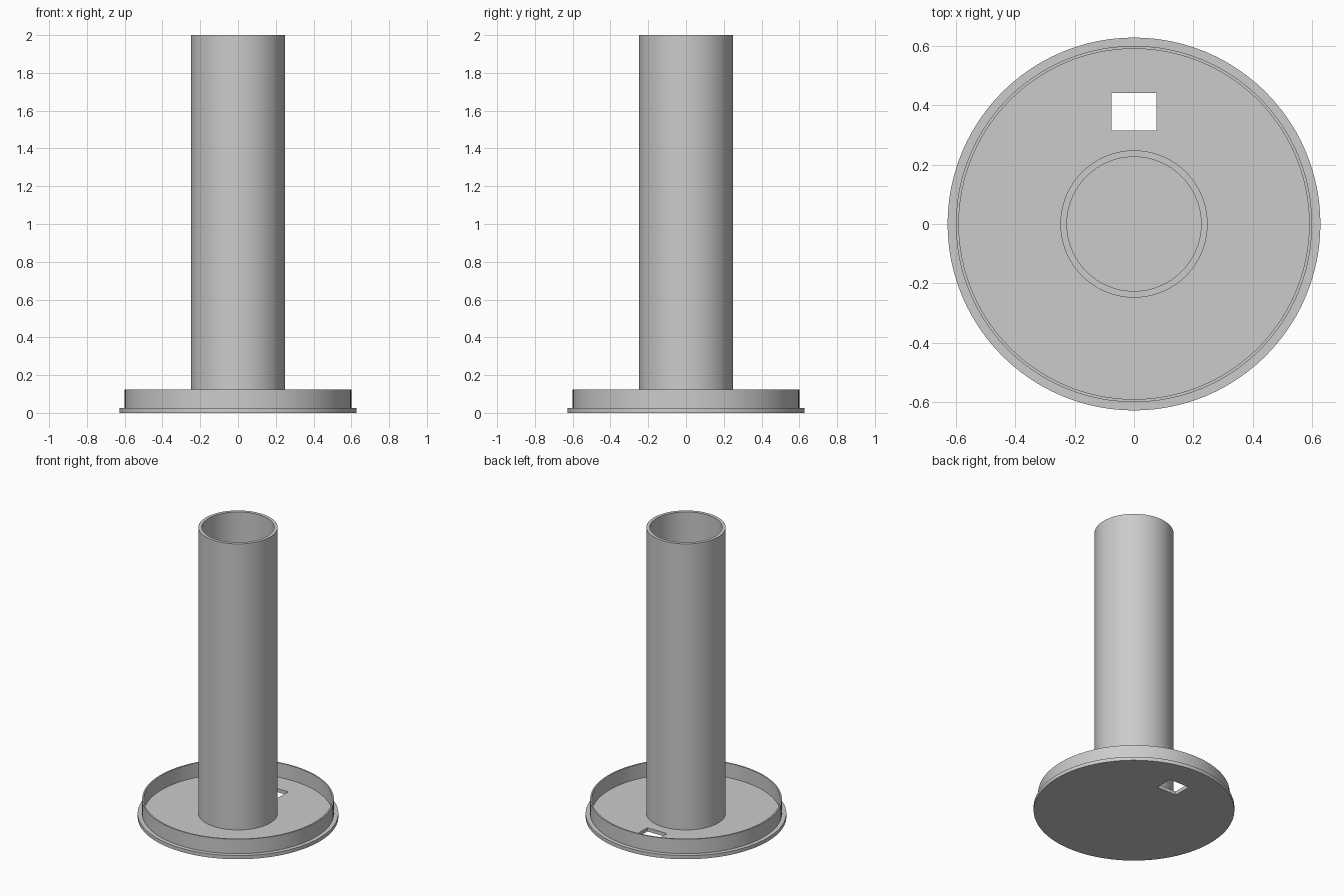
import bpy
import bmesh
from math import pi, radians
from mathutils import Matrix, Vector

SEGMENTS = 96
PLATE_TOP = 0.025

cube = bpy.data.objects.get("Cube")
if cube:
    bpy.data.objects.remove(cube, do_unlink=True)

grey = bpy.data.materials.new("plain grey")
grey.use_nodes = True
colour = (0.6, 0.6, 0.6, 1)
grey.diffuse_color = colour
grey.node_tree.nodes["Principled BSDF"].inputs["Base Color"].default_value = colour


def add_object(name, bm):
    bmesh.ops.recalc_face_normals(bm, faces=bm.faces)
    mesh = bpy.data.meshes.new(name)
    bm.to_mesh(mesh)
    bm.free()
    mesh.materials.append(grey)
    obj = bpy.data.objects.new(name, mesh)
    bpy.context.collection.objects.link(obj)
    return obj


def smooth(obj):
    bpy.ops.object.select_all(action="DESELECT")
    obj.select_set(True)
    bpy.context.view_layer.objects.active = obj
    bpy.ops.object.shade_smooth_by_angle(angle=radians(30))


def ring_wall(name, outer, inner, bottom, top):
    """Upright round wall, open where it meets the plate."""
    bm = bmesh.new()
    profile = [(outer, bottom), (outer, top), (inner, top), (inner, bottom)]
    verts = [bm.verts.new((r, 0, z)) for r, z in profile]
    edges = [bm.edges.new(pair) for pair in zip(verts, verts[1:])]
    bmesh.ops.spin(bm, geom=verts + edges, axis=(0, 0, 1), cent=(0, 0, 0),
                   angle=2 * pi, steps=SEGMENTS, use_merge=True)
    bmesh.ops.remove_doubles(bm, verts=bm.verts, dist=0.0001)
    obj = add_object(name, bm)
    # An open strip has no inside of its own: point the outer wall outwards
    face = max(obj.data.polygons, key=lambda f: f.center.z)
    if face.normal.z < 0:
        obj.data.flip_normals()
    smooth(obj)
    return obj


# Round base plate
bm = bmesh.new()
bmesh.ops.create_cone(bm, cap_ends=True, segments=SEGMENTS, radius1=0.628,
                      radius2=0.628, depth=PLATE_TOP,
                      matrix=Matrix.Translation((0, 0, PLATE_TOP / 2)))
plate = add_object("base_plate", bm)

# Rectangular slot through the plate, towards the back
bm = bmesh.new()
bmesh.ops.create_cube(bm, size=1, matrix=Matrix.LocRotScale(
    Vector((0, 0.378, 0)), None, Vector((0.15, 0.126, 0.2))))
cutter = add_object("slot_cutter", bm)
cutter.hide_render = True
cut = plate.modifiers.new("slot", "BOOLEAN")
cut.operation = "DIFFERENCE"
cut.solver = "EXACT"
cut.object = cutter
bpy.context.view_layer.objects.active = plate
bpy.ops.object.modifier_apply(modifier=cut.name)
bpy.data.objects.remove(cutter, do_unlink=True)
smooth(plate)

# Thin raised rim and the tall hollow tube
ring_wall("rim_wall", 0.6, 0.59, PLATE_TOP, 0.125)
ring_wall("centre_tube", 0.248, 0.226, PLATE_TOP, 2)
